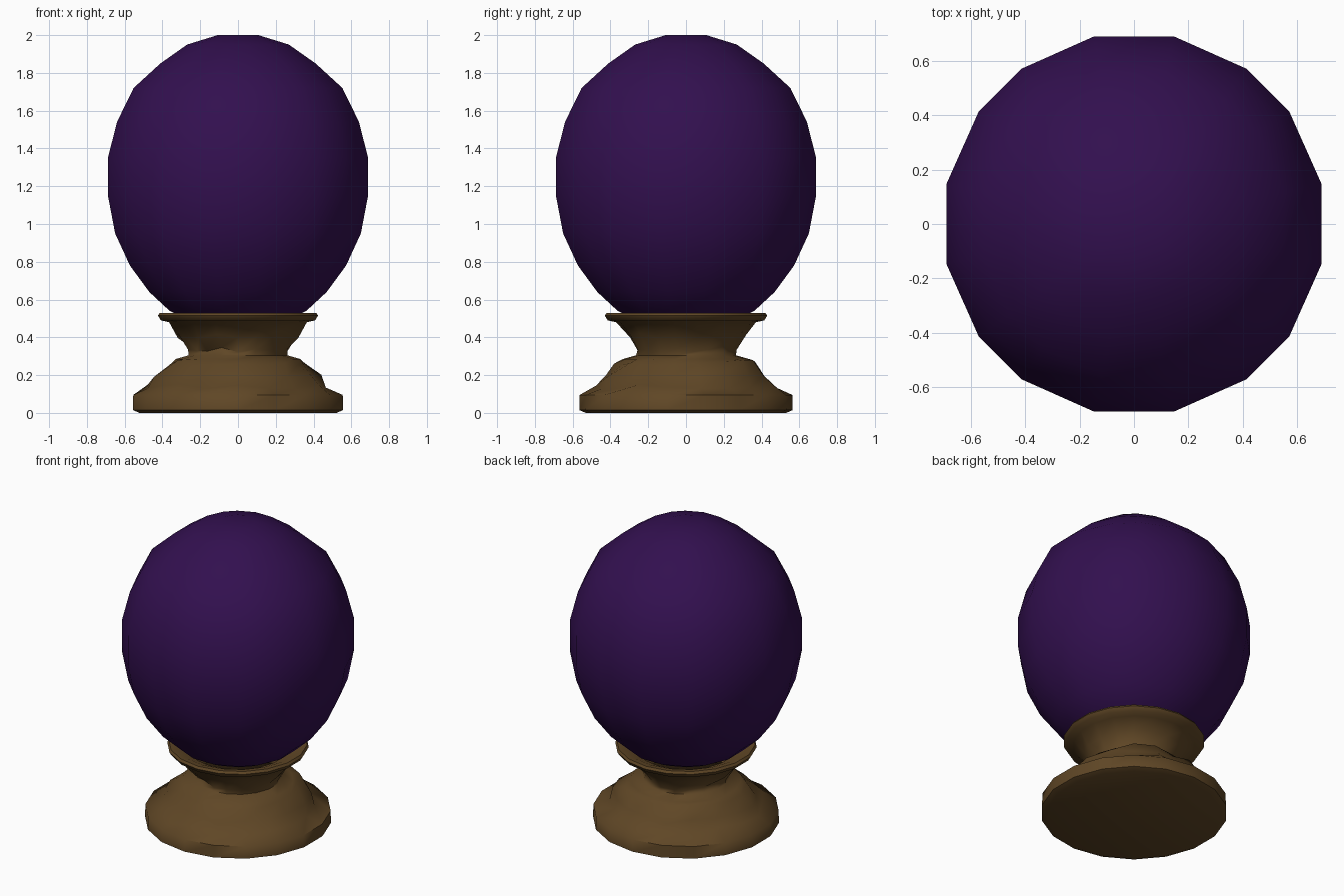
import bpy, bmesh, math, random

random.seed(4)
cube = bpy.data.objects.get("Cube")
if cube:
    bpy.data.objects.remove(cube, do_unlink=True)


def make_material(name, color):
    mat = bpy.data.materials.new(name)
    mat.use_nodes = True
    mat.diffuse_color = color
    bsdf = next(n for n in mat.node_tree.nodes if n.type == 'BSDF_PRINCIPLED')
    bsdf.inputs["Base Color"].default_value = color
    bsdf.inputs["Roughness"].default_value = 0.8
    return mat


def lathe(name, profile, angles, mat, rough=(), cap_top=True):
    """Turn a (radius, z) profile; rings listed in rough are roughly carved."""
    bm = bmesh.new()
    rings = []
    for i, (r, z) in enumerate(profile):
        ring = []
        for a in angles:
            k, dz = 1.0, 0.0
            if i in rough:
                k = random.uniform(0.95, 1.05)
                dz = random.uniform(-0.015, 0.015)
            ring.append(bm.verts.new((r * k * math.cos(a), r * k * math.sin(a), z + dz)))
        rings.append(ring)
    n = len(angles)
    for low, high in zip(rings, rings[1:]):
        for j in range(n):
            k = (j + 1) % n
            bm.faces.new((low[j], low[k], high[k], high[j]))
    bm.faces.new(rings[0][::-1])
    if cap_top:
        bm.faces.new(rings[-1])
    mesh = bpy.data.meshes.new(name)
    bm.to_mesh(mesh)
    bm.free()
    mesh.materials.append(mat)
    obj = bpy.data.objects.new(name, mesh)
    bpy.context.collection.objects.link(obj)
    bpy.ops.object.select_all(action='DESELECT')
    obj.select_set(True)
    bpy.context.view_layer.objects.active = obj
    bpy.ops.object.shade_smooth_by_angle(angle=math.radians(62))
    return obj


purple = make_material("deep purple", (0.032, 0.005, 0.078, 1))
brown = make_material("dark wood brown", (0.115, 0.062, 0.019, 1))

# Slightly tall ball with sixteen uneven sides
ball_angles = [math.radians(q * 90 + a) for q in range(4) for a in (12, 36, 54, 78)]
ball_profile = [(0.13, 0.45), (0.25, 0.48), (0.37, 0.54), (0.48, 0.64), (0.585, 0.78),
                (0.665, 0.95), (0.704, 1.15), (0.704, 1.35), (0.655, 1.54),
                (0.565, 1.72), (0.42, 1.85), (0.275, 1.95), (0.11, 2.0)]
lathe("ball", ball_profile, ball_angles, purple)

# Carved stand: foot, shoulder, neck and flared lip
stand_angles = [math.tau * (j + 0.5) / 18 for j in range(18)]
stand_profile = [(0.53, 0.0), (0.565, 0.015), (0.563, 0.095), (0.47, 0.14),
                 (0.43, 0.2), (0.37, 0.265), (0.335, 0.285), (0.265, 0.305),
                 (0.26, 0.335), (0.31, 0.41), (0.37, 0.48), (0.415, 0.49),
                 (0.43, 0.515), (0.42, 0.53), (0.38, 0.525), (0.3, 0.49)]
lathe("stand", stand_profile, stand_angles, brown,
      rough=(3, 4, 5, 8, 9), cap_top=False)
